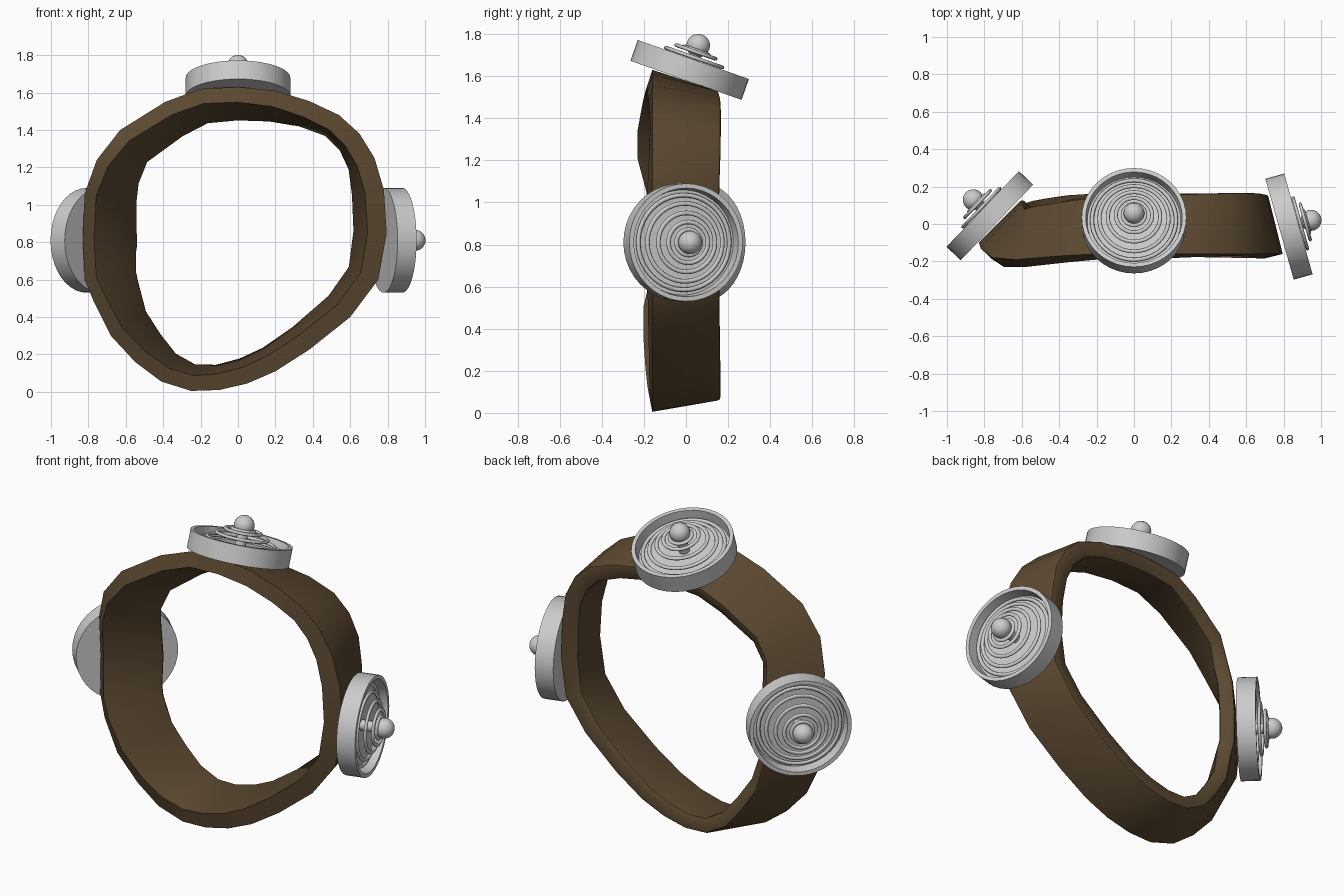
import bpy, bmesh, math
from mathutils import Vector

if "Cube" in bpy.data.objects:
    bpy.data.objects.remove(bpy.data.objects["Cube"])

# Front outer edge of the strap: x, z, y, tilt in degrees (counter-clockwise from the top)
STRAP = [
    (0.0, 1.63, -0.16, 18), (-0.2, 1.62, -0.16, 20), (-0.39, 1.55, -0.17, 24),
    (-0.63, 1.4, -0.19, 28), (-0.755, 1.24, -0.18, 36), (-0.82, 1.06, -0.13, 43),
    (-0.83, 0.82, -0.10, 45), (-0.82, 0.6, -0.12, 42), (-0.77, 0.48, -0.15, 37),
    (-0.68, 0.3, -0.16, 29), (-0.55, 0.16, -0.16, 23), (-0.41, 0.055, -0.16, 16),
    (-0.25, 0.005, -0.16, 11), (-0.1, 0.01, -0.16, 9), (0.05, 0.045, -0.16, 9),
    (0.2, 0.11, -0.16, 9), (0.38, 0.225, -0.16, 10), (0.6, 0.4, -0.16, 12),
    (0.75, 0.6, -0.16, 13), (0.795, 0.85, -0.16, 14), (0.78, 1.08, -0.16, 13),
    (0.73, 1.25, -0.16, 9), (0.65, 1.38, -0.16, 7), (0.54, 1.48, -0.16, 7),
    (0.38, 1.555, -0.16, 10), (0.2, 1.61, -0.16, 15),
]
WIDTH = 0.33


def finish(bm, name, mat=None, angle=35):
    bmesh.ops.recalc_face_normals(bm, faces=bm.faces[:])
    me = bpy.data.meshes.new(name)
    bm.to_mesh(me)
    bm.free()
    ob = bpy.data.objects.new(name, me)
    bpy.context.collection.objects.link(ob)
    if mat:
        me.materials.append(mat)
    bpy.ops.object.select_all(action='DESELECT')
    ob.select_set(True)
    bpy.context.view_layer.objects.active = ob
    bpy.ops.object.shade_smooth_by_angle(angle=math.radians(angle))
    return ob


def lathe(bm, profile, sides, closed=False):
    rings = []
    for r, h in profile:
        if r < 1e-6:
            rings.append([bm.verts.new((0, 0, h))] * sides)
        else:
            rings.append([bm.verts.new((r * math.cos(a), r * math.sin(a), h))
                          for a in (2 * math.pi * i / sides for i in range(sides))])
    pairs = list(zip(rings, rings[1:])) + ([(rings[-1], rings[0])] if closed else [])
    for a, b in pairs:
        for i in range(sides):
            j = (i + 1) % sides
            bm.faces.new(dict.fromkeys((a[i], a[j], b[j], b[i])))


# Twisted leather strap
brown = bpy.data.materials.new("leather")
brown.diffuse_color = (0.105, 0.065, 0.03, 1)
brown.use_nodes = True
brown.node_tree.nodes["Principled BSDF"].inputs["Base Color"].default_value = brown.diffuse_color
bm = bmesh.new()
rings = []
n = len(STRAP)
for i, (x, z, y, tilt) in enumerate(STRAP):
    p, q = STRAP[i - 1], STRAP[(i + 1) % n]
    out = Vector((q[1] - p[1], 0, p[0] - q[0])).normalized()
    a = math.radians(tilt)
    back = Vector((0, 1, 0))
    across = (back * math.cos(a) - out * math.sin(a)) * WIDTH
    inward = -(out * math.cos(a) + back * math.sin(a)) * (0.085 + 0.02 * max(0, out.x))
    o = Vector((x, y, z))
    rings.append([bm.verts.new(v) for v in (o, o + across, o + across + inward, o + inward)])
long_edges = []
for i in range(n):
    a, b = rings[i], rings[(i + 1) % n]
    for k in range(4):
        m = (k + 1) % 4
        bm.faces.new((a[k], a[m], b[m], b[k]))
for i in range(n):
    for k in (1, 2):
        long_edges.append(bm.edges.get((rings[i][k], rings[(i + 1) % n][k])))
bmesh.ops.bevel(bm, geom=long_edges, offset=0.015, segments=2, profile=0.5, affect='EDGES')
finish(bm, "strap", brown)


# Medallions: dish, stepped rings, stem and ball, aimed along a normal
def medallion(name, base, normal):
    rot = Vector(normal).to_track_quat('Z', 'Y')
    parts = []
    bm = bmesh.new()
    lathe(bm, [(0, 0), (0.28, 0), (0.28, 0.105), (0.258, 0.105), (0.25, 0.045), (0, 0.045)], 40)
    parts.append(finish(bm, name + "_dish"))
    bm = bmesh.new()
    for r, h in ((0.225, 0.065), (0.185, 0.085), (0.14, 0.115), (0.097, 0.143), (0.06, 0.15)):
        lathe(bm, [(r + 0.011 * math.cos(t), h + 0.009 * math.sin(t))
                   for t in (math.tau * i / 8 for i in range(8))], 40, True)
    parts.append(finish(bm, name + "_rings", angle=60))
    bm = bmesh.new()
    lathe(bm, [(0, 0.04), (0.03, 0.04), (0.03, 0.16), (0, 0.16)], 12)
    parts.append(finish(bm, name + "_stem"))
    bm = bmesh.new()
    lathe(bm, [(0.056 * math.sin(t), 0.175 - 0.056 * math.cos(t))
               for t in (math.pi * i / 14 for i in range(15))], 24)
    parts.append(finish(bm, name + "_ball"))
    for ob in parts:
        ob.rotation_mode = 'QUATERNION'
        ob.rotation_quaternion = rot
        ob.location = base


medallion("top_medallion", (0, 0, 1.58), (0, 0.33, 0.94))
medallion("left_medallion", (-0.733, 0.008, 0.81), (-0.72, 0.69, 0))
medallion("right_medallion", (0.778, -0.028, 0.81), (0.96, 0.27, 0))
